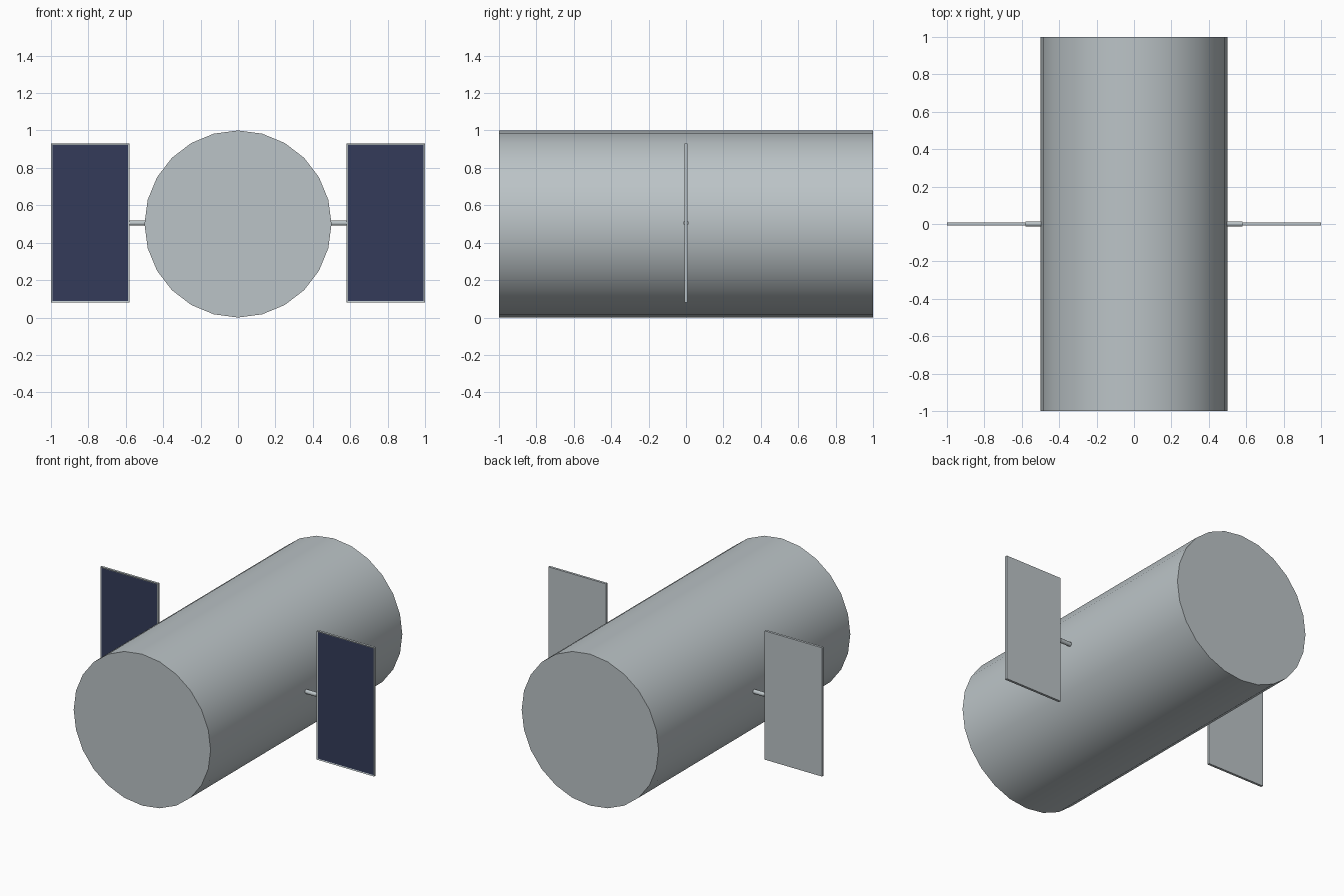
import bpy, bmesh
from math import radians

old = bpy.data.objects.get("Cube")
if old:
    bpy.data.objects.remove(old, do_unlink=True)


def make_material(name, rgb):
    mat = bpy.data.materials.new(name)
    mat.use_nodes = True
    mat.diffuse_color = (*rgb, 1)
    mat.node_tree.nodes["Principled BSDF"].inputs["Base Color"].default_value = (*rgb, 1)
    return mat


metal = make_material("pale grey metal", (0.50, 0.55, 0.57))
cells = make_material("dark navy cells", (0.033, 0.044, 0.102))


def cylinder(name, sides, radius, length, location, rotation):
    bpy.ops.mesh.primitive_cylinder_add(vertices=sides, radius=radius, depth=length,
                                        location=location, rotation=rotation)
    obj = bpy.context.object
    obj.name = name
    obj.data.materials.append(metal)
    bpy.ops.object.shade_smooth_by_angle(angle=radians(50))
    return obj


def panel(name, x):
    # Thin slab whose front face is inset to leave a narrow metal frame
    bm = bmesh.new()
    bmesh.ops.create_cube(bm, size=1)
    bmesh.ops.scale(bm, vec=(0.42, 0.016, 0.85), verts=bm.verts)
    bm.normal_update()
    front = [f for f in bm.faces if f.normal.y < -0.9]
    bmesh.ops.inset_region(bm, faces=front, thickness=0.01, depth=-0.003)
    front[0].material_index = 1
    mesh = bpy.data.meshes.new(name)
    bm.to_mesh(mesh)
    bm.free()
    mesh.materials.append(metal)
    mesh.materials.append(cells)
    obj = bpy.data.objects.new(name, mesh)
    obj.location = (x, 0, 0.505)
    bpy.context.collection.objects.link(obj)


# Main hull lying along y
cylinder("hull", 24, 0.5, 2.0, (0, 0, 0.5), (radians(90), 0, 0))

# Mirrored struts and panels
for side, label in ((1, "left"), (-1, "right")):
    cylinder(label + "_strut", 12, 0.014, 0.1, (side * 0.53, 0, 0.505), (0, radians(90), 0))
    panel(label + "_panel", side * 0.79)
